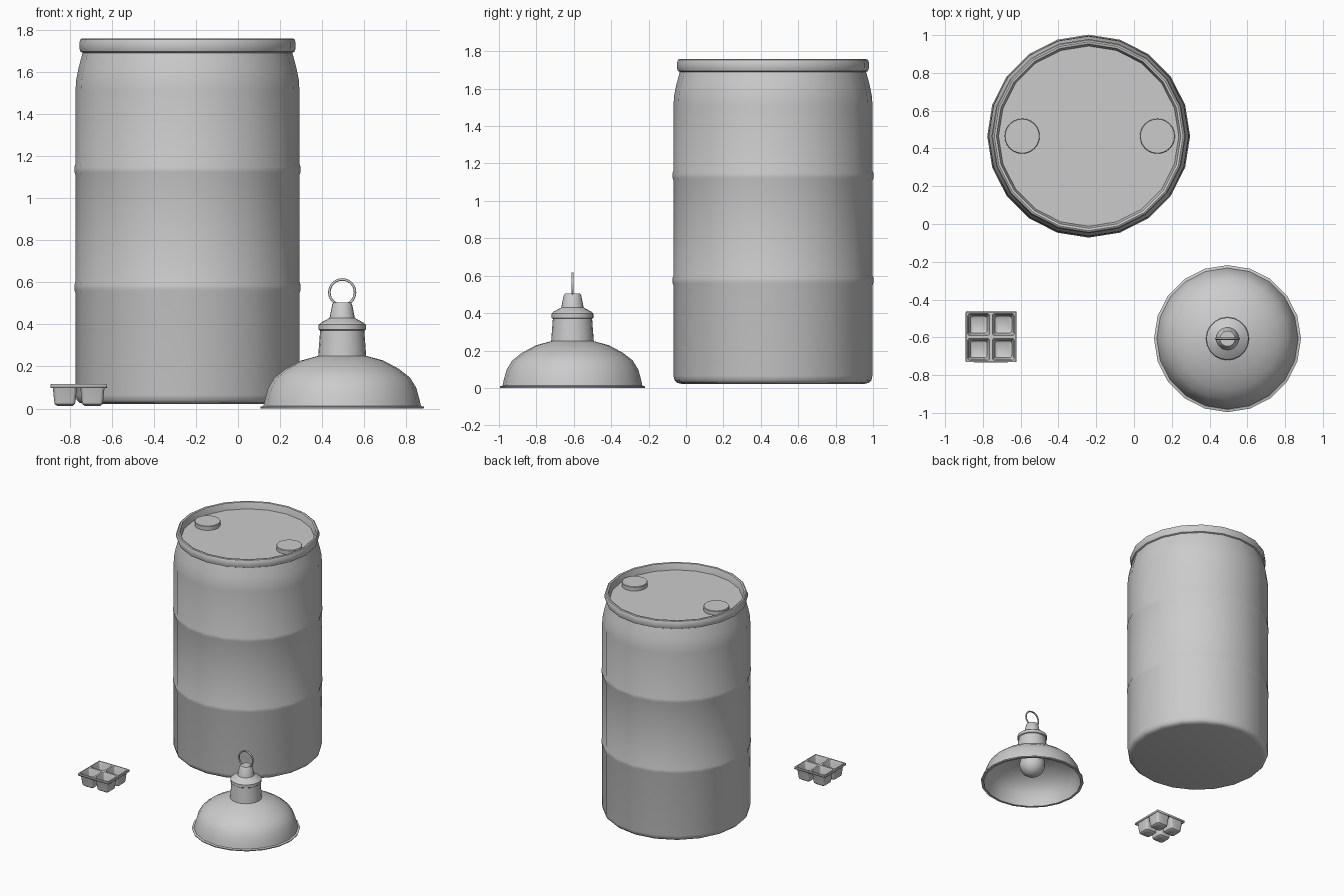
import bpy, bmesh, math
from mathutils import Vector

if "Cube" in bpy.data.objects:
    bpy.data.objects.remove(bpy.data.objects["Cube"])


def finish(name, bm, loc, angle=35):
    bmesh.ops.remove_doubles(bm, verts=bm.verts, dist=1e-5)
    bmesh.ops.recalc_face_normals(bm, faces=bm.faces)
    me = bpy.data.meshes.new(name)
    bm.to_mesh(me)
    bm.free()
    ob = bpy.data.objects.new(name, me)
    bpy.context.collection.objects.link(ob)
    ob.location = loc
    bpy.ops.object.select_all(action='DESELECT')
    ob.select_set(True)
    bpy.context.view_layer.objects.active = ob
    bpy.ops.object.shade_smooth_by_angle(angle=math.radians(angle))
    return ob


def bridge(bm, rings):
    for a, b in zip(rings, rings[1:]):
        n = len(a)
        for i in range(n):
            j = (i + 1) % n
            bm.faces.new((a[i], a[j], b[j], b[i]))


def lathe(name, profile, loc, sides=20, angle=35):
    # revolve (radius, z) points; both ends are capped
    bm = bmesh.new()
    rings = []
    for r, z in profile:
        rings.append([bm.verts.new((r * math.cos(t), r * math.sin(t), z))
                      for t in (2 * math.pi * i / sides for i in range(sides))])
    bridge(bm, rings)
    bm.faces.new(rings[0])
    bm.faces.new(rings[-1])
    return finish(name, bm, loc, angle)


# Drum: body with two hoops, tapered shoulder, rolled rim and sunken lid
BX, BY = -0.24, 0.465
R = 0.532


def hoop(z):
    return [(R, z - 0.028), (R + 0.005, z - 0.012), (R + 0.005, z + 0.012), (R, z + 0.028)]


drum = [(0.49, 0.022), (0.512, 0.027), (0.526, 0.04), (R, 0.065)]
drum += hoop(0.575) + hoop(1.135)
drum += [(R, 1.51), (0.529, 1.56), (0.517, 1.62), (0.498, 1.69),
         (0.508, 1.695), (0.514, 1.712), (0.514, 1.738), (0.508, 1.754),
         (0.50, 1.758), (0.488, 1.755), (0.482, 1.735), (0.477, 1.705)]
lathe("drum", drum, (BX, BY, 0))

# Two bung caps on the lid
for side, x in (("left", -0.592), ("right", 0.124)):
    lathe(f"bung_cap_{side}", [(0.092, 1.70), (0.093, 1.735), (0.090, 1.739)], (x, BY, 0), 24)

# Lamp shade: hollow bowl, neck, collar and cap
LX, LY = 0.495, -0.607
shade = [(0.10, 0.235), (0.19, 0.216), (0.265, 0.178), (0.315, 0.137), (0.345, 0.09),
         (0.362, 0.03), (0.368, 0.0), (0.387, 0.0), (0.389, 0.008), (0.374, 0.012),
         (0.368, 0.04), (0.352, 0.098), (0.322, 0.147), (0.27, 0.188), (0.195, 0.228),
         (0.114, 0.25), (0.105, 0.37), (0.112, 0.375), (0.112, 0.398),
         (0.10, 0.408), (0.06, 0.43), (0.047, 0.495), (0.04, 0.504)]
lathe("lamp_shade", shade, (LX, LY, 0))

# Bulb
bm = bmesh.new()
bmesh.ops.create_uvsphere(bm, u_segments=20, v_segments=12, radius=0.097)
finish("bulb", bm, (LX, LY, 0.15), 60)

# Hanging ring
bpy.ops.mesh.primitive_torus_add(major_radius=0.061, minor_radius=0.006, major_segments=28,
                                 minor_segments=8, location=(LX, LY, 0.552),
                                 rotation=(math.pi / 2, 0, 0))
bpy.context.object.name = "hanging_ring"
bpy.ops.object.shade_smooth_by_angle(angle=math.radians(60))


# Seedling tray: thin sheet with four tapered cups and a turned-down lip
def square_ring(bm, c, half, radius, z, steps=3):
    pts = []
    for q in range(4):
        d = math.pi / 4 + q * math.pi / 2
        corner = Vector((math.copysign(half - radius, math.cos(d)),
                         math.copysign(half - radius, math.sin(d)), 0))
        for s in range(steps + 1):
            t = q * math.pi / 2 + s / steps * math.pi / 2
            p = corner + Vector((math.cos(t), math.sin(t), 0)) * radius
            pts.append(bm.verts.new((c[0] + p.x, c[1] + p.y, z)))
    return pts


bm = bmesh.new()
Q = 0.0655
for sx in (-1, 1):
    for sy in (-1, 1):
        c = (sx * Q, sy * Q)
        rings = [square_ring(bm, c, *v) for v in (
            (Q, 0.0, 0.114), (0.059, 0.012, 0.114), (0.056, 0.014, 0.107),
            (0.049, 0.015, 0.036), (0.046, 0.015, 0.022), (0.037, 0.012, 0.015))]
        bridge(bm, rings)
        bm.faces.new(rings[-1])
bmesh.ops.remove_doubles(bm, verts=bm.verts, dist=1e-5)
rim = [e for e in bm.edges if e.is_boundary]
out = bmesh.ops.extrude_edge_only(bm, edges=rim)["geom"]
for v in out:
    if isinstance(v, bmesh.types.BMVert):
        v.co.z -= 0.016
        v.co.x *= 1.01
        v.co.y *= 1.01
tray = finish("seedling_tray", bm, (-0.757, -0.598, 0), 40)
# wall thickness goes to the inside of the sheet's underside
mod = tray.modifiers.new("wall", 'SOLIDIFY')
mod.thickness = 0.004
mod.offset = 0
